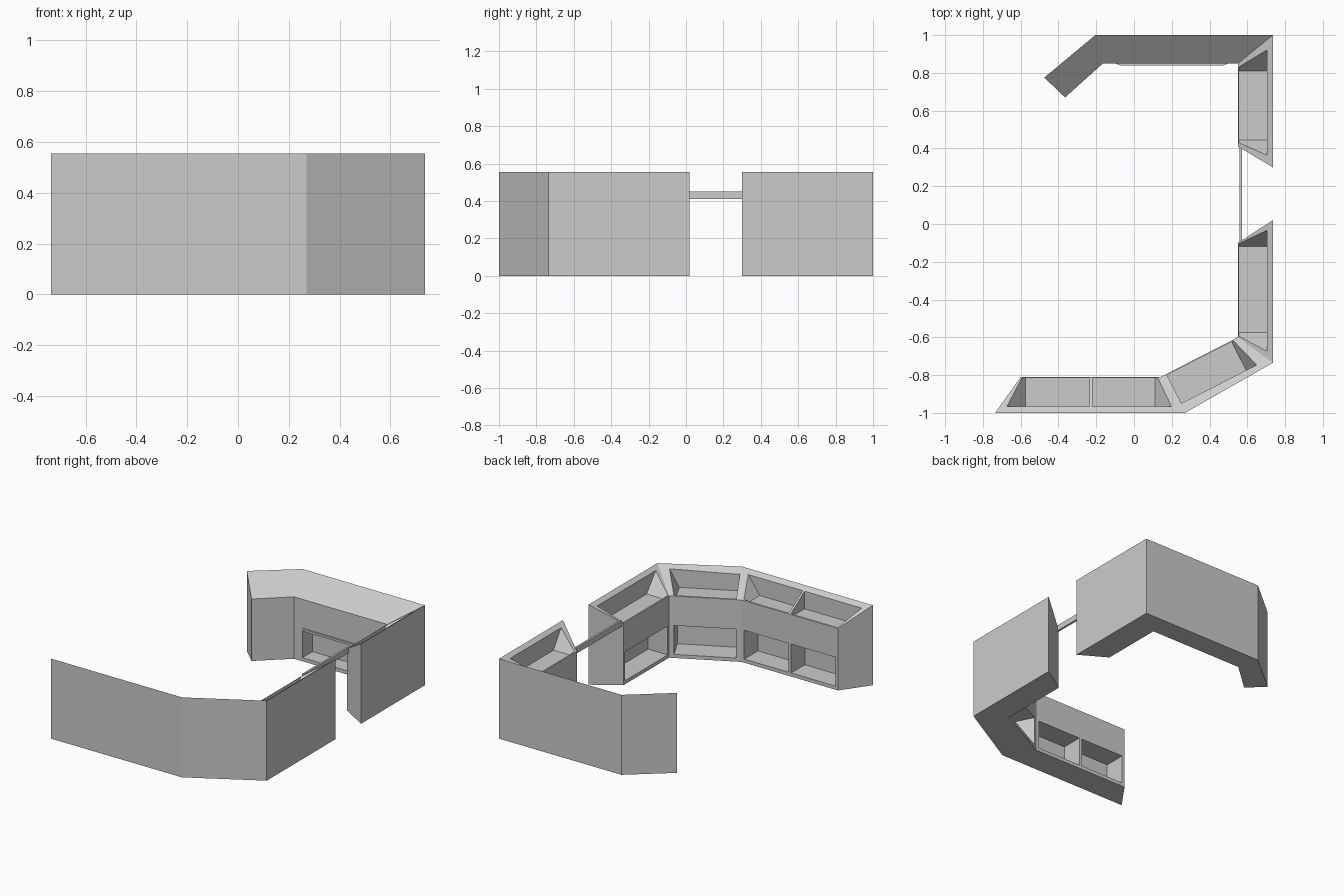
import bpy, bmesh
from mathutils import Vector

if "Cube" in bpy.data.objects:
    bpy.data.objects.remove(bpy.data.objects["Cube"])

H_OUT, H_IN, TRAY_Z = 0.555, 0.43, 0.41


def make_object(name, bm):
    bmesh.ops.recalc_face_normals(bm, faces=bm.faces[:])
    me = bpy.data.meshes.new(name)
    bm.to_mesh(me)
    bm.free()
    ob = bpy.data.objects.new(name, me)
    bpy.context.collection.objects.link(ob)
    return ob


def hull_box(name, pts):
    """Eight corners: four bottom, then four top."""
    bm = bmesh.new()
    v = [bm.verts.new(p) for p in pts]
    for f in ((3, 2, 1, 0), (4, 5, 6, 7), (0, 1, 5, 4), (1, 2, 6, 5), (2, 3, 7, 6), (3, 0, 4, 7)):
        bm.faces.new([v[i] for i in f])
    return make_object(name, bm)


def counter(name, stations):
    """Sloped-top counter swept through (outer, inner) plan points."""
    bm = bmesh.new()
    rings = [[bm.verts.new(c) for c in ((*o, 0), (*o, H_OUT), (*i, H_IN), (*i, 0))]
             for o, i in stations]
    for a, b in zip(rings, rings[1:]):
        for k in range(4):
            n = (k + 1) % 4
            bm.faces.new((a[k], a[n], b[n], b[k]))
    bm.faces.new(rings[0])
    bm.faces.new(rings[-1][::-1])
    return make_object(name, bm)


def cut(target, p, q, a0, a1, n0, n1, z0, z1, k0=0, k1=0):
    """Cut a pocket measured along (a) and into (n) the inner wall p-q; k flares its ends."""
    p, q = Vector(p), Vector(q)
    u = (q - p).normalized()
    n = Vector((u.y, -u.x))
    h = z1 - z0
    pts = []
    for z, s, e in ((z0, a0, a1), (z1, a0 - k0 * h, a1 + k1 * h)):
        for a, d in ((s, n0), (s, n1), (e, n1), (e, n0)):
            pts.append((*(p + u * a + n * d), z))
    cutter = hull_box("pocket_cutter", pts)
    cutter.hide_render = True
    bpy.context.view_layer.objects.active = target
    m = target.modifiers.new("pocket", 'BOOLEAN')
    m.operation, m.solver, m.object = 'DIFFERENCE', 'EXACT', cutter
    bpy.ops.object.modifier_apply(modifier=m.name)
    bpy.data.objects.remove(cutter)


# front counter run: straight, diagonal, right side
front_st = [((-0.735, -1), (-0.6, -0.81)), ((0.27, -1), (0.14, -0.81)),
            ((0.735, -0.735), (0.55, -0.6)), ((0.735, 0.02), (0.55, -0.1))]
front = counter("front_counter", front_st)
# back counter run: right side, straight, short return
back_st = [((0.735, 0.3), (0.55, 0.41)), ((0.735, 1), (0.55, 0.85)),
           ((-0.205, 1), (-0.165, 0.85)), ((-0.475, 0.775), (-0.365, 0.67))]
back = counter("back_counter", back_st)

# display trays: run, stations, segment, start, end, depth, end flares
for ob, st, s, a0, a1, d, k0, k1 in (
        (front, front_st, 0, 0.025, 0.365, 0.155, 0.8, 0),
        (front, front_st, 0, 0.38, 0.71, 0.155, 0, 0.72),
        (front, front_st, 1, 0.035, 0.42, 0.175, 0, 0.5),
        (front, front_st, 2, 0.025, 0.48, 0.155, 0.8, 0.7),
        (back, back_st, 0, 0.035, 0.40, 0.155, 0.65, 0.9)):
    cut(ob, st[s][1], st[s + 1][1], a0, a1, 0.006, d, TRAY_Z, TRAY_Z + 0.2, k0, k1)

# open storage shelves in the inner walls
for ob, st, s, a0, a1, d in (
        (front, front_st, 0, 0.02, 0.36, 0.15), (front, front_st, 0, 0.38, 0.72, 0.15),
        (front, front_st, 1, 0.035, 0.43, 0.16), (front, front_st, 2, 0.015, 0.485, 0.15),
        (back, back_st, 0, 0.03, 0.41, 0.15), (back, back_st, 1, 0.05, 0.65, 0.11)):
    cut(ob, st[s][1], st[s + 1][1], a0, a1, -0.05, d, 0.025, 0.225)

# thin lip above the back shelf
hull_box("shelf_lip", [(x, y, z) for z in (0.215, 0.23)
                       for x, y in ((-0.1, 0.85), (-0.07, 0.838), (0.47, 0.838), (0.5, 0.85))])

# gate bar across the entrance gap
hull_box("gate_bar", [(x, y, z) for z in (0.41, 0.45)
                      for x, y in ((0.558, -0.095), (0.572, -0.085), (0.572, 0.4), (0.558, 0.41))])
